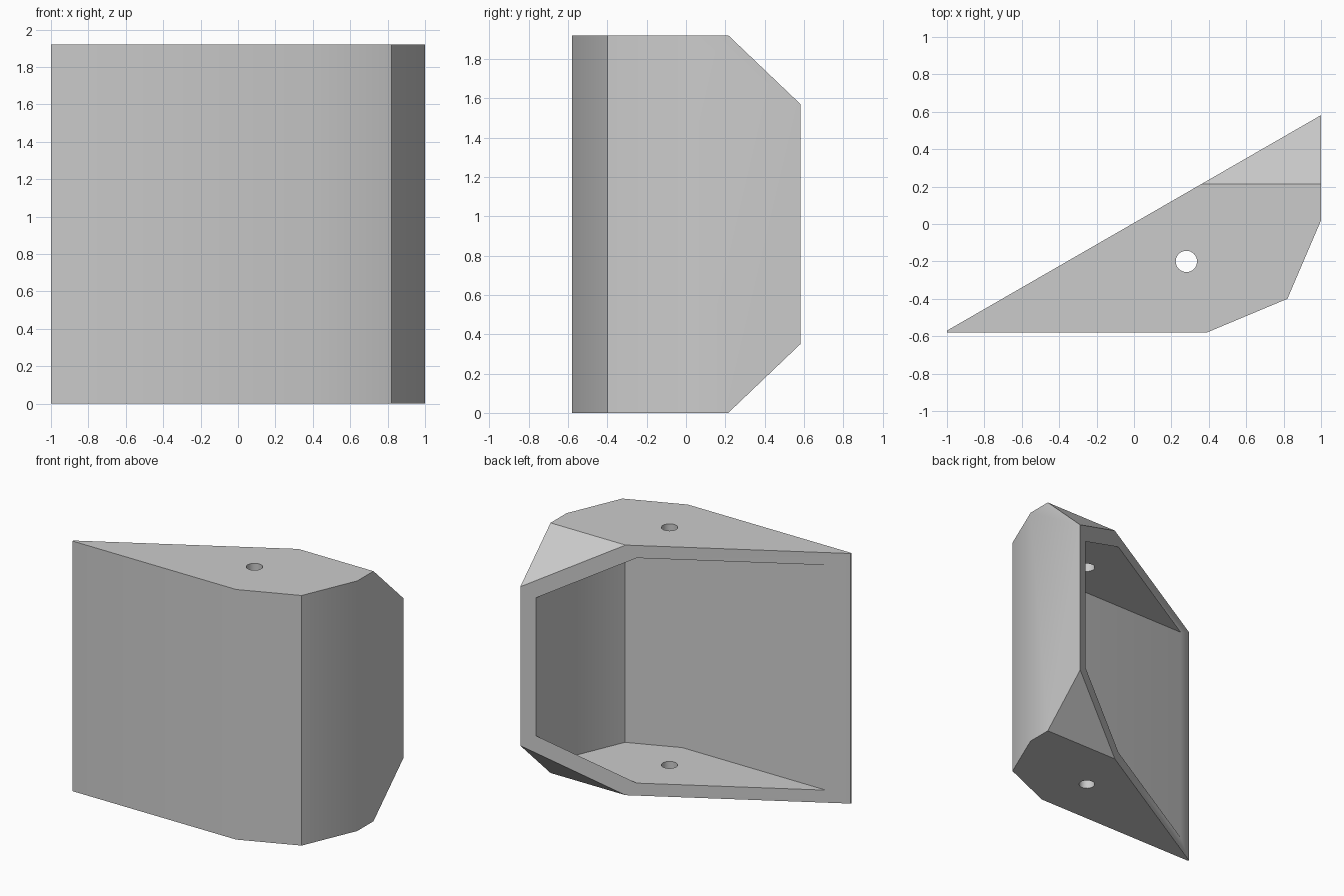
import bpy, bmesh, math
from mathutils import Vector

cube = bpy.data.objects.get("Cube")
if cube:
    bpy.data.objects.remove(cube, do_unlink=True)

HEIGHT = 1.92
WALL = 0.096
CHAMFER_Y, CHAMFER_Z = 0.215, 0.35
# Plan outline, anticlockwise; the last edge closes the slanted open side
OUTLINE = [(-1, -0.57), (-1, -0.58), (0.39, -0.58),
           (0.82, -0.4), (1, 0.02), (1, 0.582)]

grey = bpy.data.materials.new("plain grey")
grey.use_nodes = True
colour = (0.6, 0.6, 0.6, 1)
grey.diffuse_color = colour
grey.node_tree.nodes["Principled BSDF"].inputs["Base Color"].default_value = colour


def bounding_planes():
    """Outward planes of the body: (point, normal, is_open_side)."""
    planes = []
    for i, (x, y) in enumerate(OUTLINE):
        nx, ny = OUTLINE[(i + 1) % len(OUTLINE)]
        normal = Vector((ny - y, x - nx, 0)).normalized()
        planes.append((Vector((x, y, 0)), normal, i == len(OUTLINE) - 1))
    depth = OUTLINE[-1][1] - CHAMFER_Y
    for z, side in ((0, -1), (HEIGHT, 1)):
        planes.append((Vector((0, 0, z)), Vector((0, 0, side)), False))
        slope = Vector((0, CHAMFER_Z, side * depth)).normalized()
        planes.append((Vector((0, CHAMFER_Y, z)), slope, False))
    return planes


def cut_body(name, inset=0):
    """Carve a block down to the planes, moved inward by the inset."""
    bm = bmesh.new()
    bmesh.ops.create_cube(bm, size=8)
    for point, normal, is_open in bounding_planes():
        shift = inset if is_open else -inset
        cut = bmesh.ops.bisect_plane(
            bm, geom=bm.verts[:] + bm.edges[:] + bm.faces[:], dist=1e-5,
            plane_co=point + normal * shift, plane_no=normal, clear_outer=True)
        edges = [e for e in cut["geom_cut"] if isinstance(e, bmesh.types.BMEdge)]
        if edges:
            bmesh.ops.edgeloop_fill(bm, edges=edges)
    bmesh.ops.recalc_face_normals(bm, faces=bm.faces[:])
    mesh = bpy.data.meshes.new(name)
    bm.to_mesh(mesh)
    bm.free()
    mesh.materials.append(grey)
    obj = bpy.data.objects.new(name, mesh)
    bpy.context.collection.objects.link(obj)
    return obj


# Outer shell, hollow and screw hole
shell = cut_body("corner_bracket")
hollow = cut_body("hollow_cutter", WALL)
bpy.ops.mesh.primitive_cylinder_add(vertices=32, radius=0.057, depth=HEIGHT * 2,
                                    location=(0.28, -0.2, HEIGHT / 2))
hole = bpy.context.object
hole.name = "hole_cutter"
hole.data.materials.append(grey)

bpy.ops.object.select_all(action='DESELECT')
shell.select_set(True)
bpy.context.view_layer.objects.active = shell
for cutter in (hollow, hole):
    cutter.hide_render = True
    mod = shell.modifiers.new(cutter.name, 'BOOLEAN')
    mod.operation = 'DIFFERENCE'
    mod.solver = 'EXACT'
    mod.object = cutter
    bpy.ops.object.modifier_apply(modifier=mod.name)
    bpy.data.objects.remove(cutter, do_unlink=True)

# Soft shading across the shallow bends only
bpy.ops.object.shade_smooth_by_angle(angle=math.radians(31))
